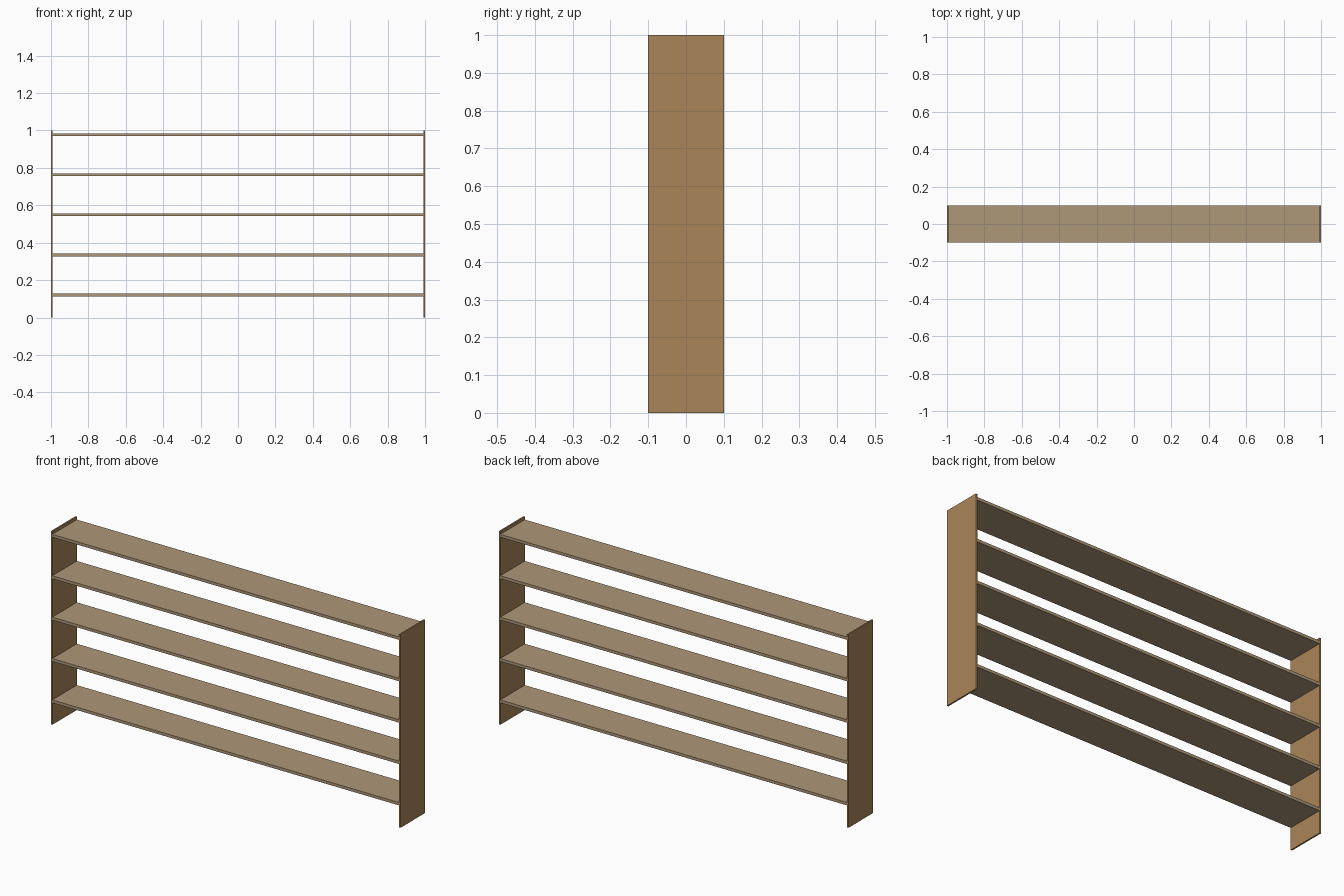
import bpy

if "Cube" in bpy.data.objects:
    bpy.data.objects.remove(bpy.data.objects["Cube"])

W, D, H = 2.0, 0.2, 1.0        # overall size
PANEL_T, SHELF_T = 0.008, 0.015
SHELF_Z = [0.121 + 0.214 * i for i in range(5)]


def material(name, rgb):
    m = bpy.data.materials.new(name)
    m.diffuse_color = (*rgb, 1)
    m.use_nodes = True
    m.node_tree.nodes["Principled BSDF"].inputs["Base Color"].default_value = m.diffuse_color
    return m


def box(name, size, loc, mat):
    bpy.ops.mesh.primitive_cube_add(size=1, location=loc)
    ob = bpy.context.object
    ob.name = name
    ob.scale = size
    bpy.ops.object.transform_apply(location=False, rotation=False, scale=True)
    ob.data.materials.append(mat)
    return ob


panel_wood = material("panel_wood", (0.40, 0.235, 0.10))
shelf_wood = material("shelf_wood", (0.42, 0.31, 0.19))

# upright side panels
for side, s in (("left", -1), ("right", 1)):
    box(side + "_panel", (PANEL_T, D, H), (s * (W - PANEL_T) / 2, 0, H / 2), panel_wood)

# evenly spaced shelves between the panels
for i, z in enumerate(SHELF_Z):
    box(f"shelf_{i + 1}", (W - 2 * PANEL_T, D, SHELF_T), (0, 0, z), shelf_wood)
